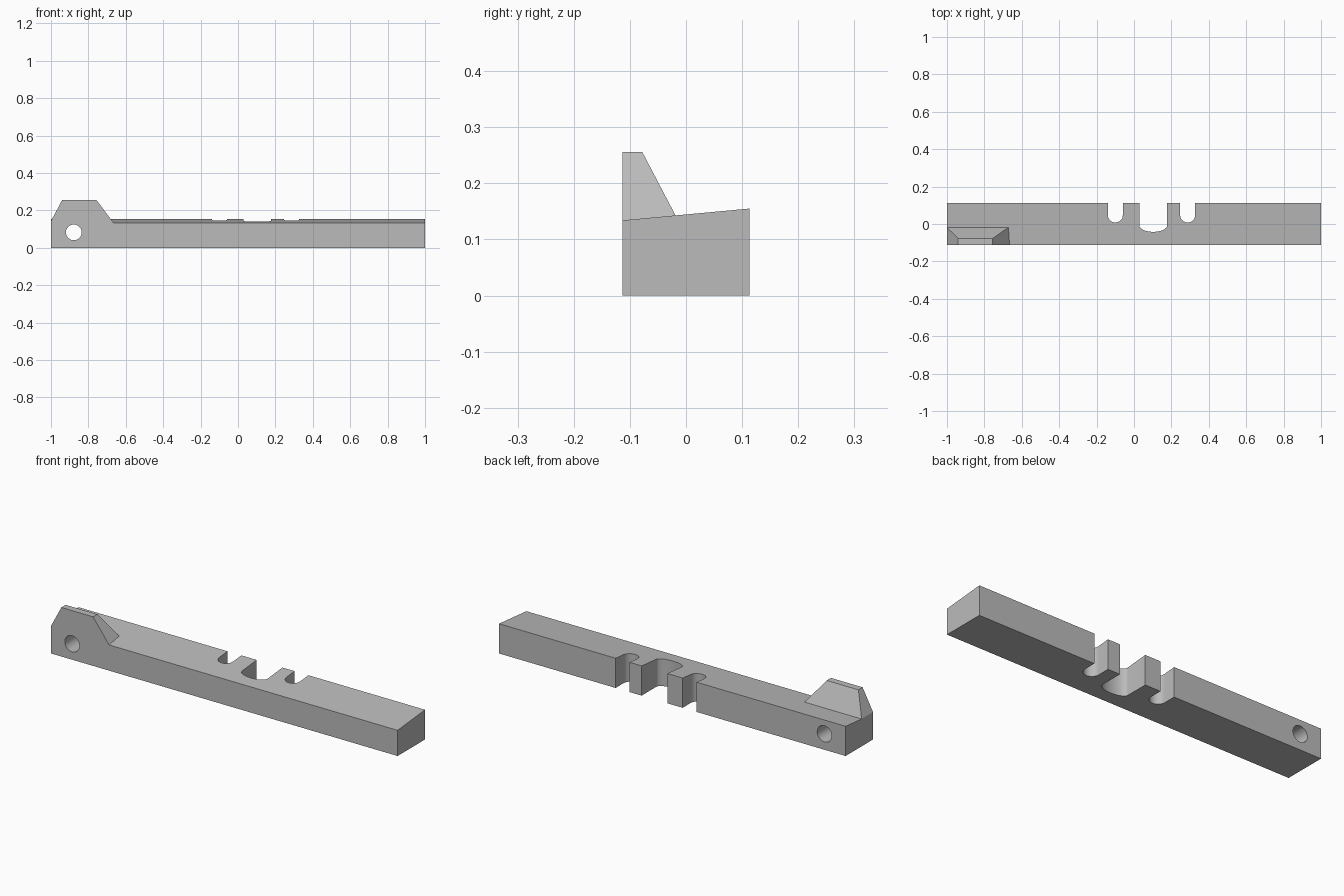
import bpy
import bmesh
import math
from mathutils import Vector

cube = bpy.data.objects.get("Cube")
if cube:
    bpy.data.objects.remove(cube, do_unlink=True)

grey = bpy.data.materials.new("light grey")
grey.use_nodes = True
colour = (0.5, 0.5, 0.5, 1)
grey.diffuse_color = colour
grey.node_tree.nodes["Principled BSDF"].inputs["Base Color"].default_value = colour

HALF_Y = 0.113


def prism(name, profile, axis, start, end):
    """Extrude a 2D profile along an axis; the profile uses the other two axes in order."""
    bm = bmesh.new()
    points = []
    for a, b in profile:
        co = [a, b]
        co.insert(axis, start)
        points.append(bm.verts.new(co))
    face = bm.faces.new(points)
    grown = bmesh.ops.extrude_face_region(bm, geom=[face])["geom"]
    shift = Vector((0, 0, 0))
    shift[axis] = end - start
    bmesh.ops.translate(bm, vec=shift, verts=[v for v in grown if isinstance(v, bmesh.types.BMVert)])
    bmesh.ops.recalc_face_normals(bm, faces=bm.faces)
    mesh = bpy.data.meshes.new(name)
    bm.to_mesh(mesh)
    bm.free()
    mesh.materials.append(grey)
    obj = bpy.data.objects.new(name, mesh)
    bpy.context.collection.objects.link(obj)
    return obj


def boolean(target, tool, operation):
    mod = target.modifiers.new(operation.lower(), "BOOLEAN")
    mod.operation = operation
    mod.solver = "EXACT"
    mod.object = tool
    bpy.context.view_layer.objects.active = target
    bpy.ops.object.modifier_apply(modifier=mod.name)
    bpy.data.objects.remove(tool, do_unlink=True)


def arc(cx, cy, rx, ry, start, end, steps):
    angles = [start + (end - start) * i / steps for i in range(steps + 1)]
    return [(cx + rx * math.cos(t), cy + ry * math.sin(t)) for t in angles]


# Long bar with a slightly sloping top
bar = prism("notched_bar",
            [(-HALF_Y, 0), (HALF_Y, 0), (HALF_Y, 0.155), (-HALF_Y, 0.134)], 0, -1, 1)

# Tapered lug: side profile trimmed by the front profile
lug = prism("lug", [(-HALF_Y, 0.05), (0.03, 0.05), (-0.078, 0.256), (-HALF_Y, 0.256)], 0, -1, -0.6)
trim = prism("lug_trim", [(-1, 0.03), (-1, 0.143), (-0.94, 0.256), (-0.757, 0.256),
                          (-0.665, 0.134), (-0.665, 0.03)], 1, -0.2, 0.2)
boolean(lug, trim, "INTERSECT")
boolean(bar, lug, "UNION")

# Round-ended slots open to the back: centre, half width, floor, depth of rounding
for x, half, floor, ry in [(-0.1, 0.04, 0.008, 0.04),
                           (0.103, 0.074, -0.042, 0.034),
                           (0.287, 0.04, 0.008, 0.04)]:
    outline = arc(x, floor + ry, half, ry, math.pi, 2 * math.pi, 24)
    outline += [(x + half, 0.3), (x - half, 0.3)]
    boolean(bar, prism("slot_cutter", outline, 2, -0.1, 0.4), "DIFFERENCE")

# Pivot hole through the lug end
hole = arc(-0.878, 0.083, 0.042, 0.042, 0, 2 * math.pi, 40)[:-1]
boolean(bar, prism("hole_cutter", hole, 1, -0.3, 0.3), "DIFFERENCE")

bpy.ops.object.select_all(action="DESELECT")
bar.select_set(True)
bpy.context.view_layer.objects.active = bar
bpy.ops.object.shade_smooth_by_angle(angle=math.radians(25))
